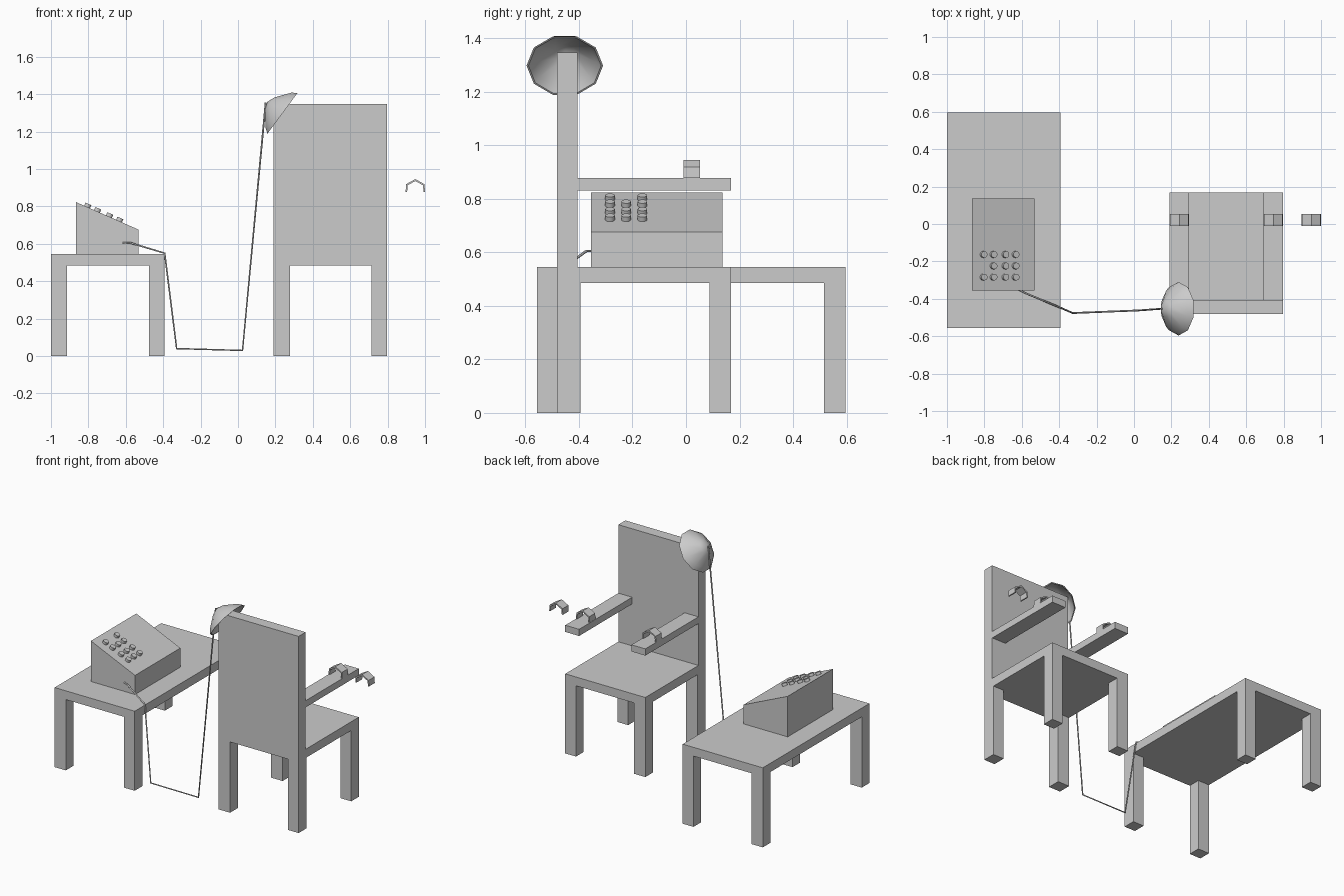
import bpy, bmesh, math
from mathutils import Vector, Matrix

if "Cube" in bpy.data.objects:
    bpy.data.objects.remove(bpy.data.objects["Cube"], do_unlink=True)

GREY = (0.6, 0.6, 0.6, 1)
grey = bpy.data.materials.new("plain grey")
grey.use_nodes = True
grey.diffuse_color = GREY
grey.node_tree.nodes["Principled BSDF"].inputs["Base Color"].default_value = GREY


def finish(name, bm, smooth=None):
    """Turn a bmesh into a named, coloured object."""
    bmesh.ops.recalc_face_normals(bm, faces=bm.faces)
    mesh = bpy.data.meshes.new(name)
    bm.to_mesh(mesh)
    bm.free()
    mesh.materials.append(grey)
    ob = bpy.data.objects.new(name, mesh)
    bpy.context.collection.objects.link(ob)
    if smooth:
        bpy.ops.object.select_all(action='DESELECT')
        ob.select_set(True)
        bpy.context.view_layer.objects.active = ob
        bpy.ops.object.shade_smooth_by_angle(angle=math.radians(smooth))
    return ob


def raise_faces(bm, faces, dz):
    out = bmesh.ops.extrude_face_region(bm, geom=faces)["geom"]
    bmesh.ops.delete(bm, geom=faces, context='FACES')
    verts = [v for v in out if isinstance(v, bmesh.types.BMVert)]
    bmesh.ops.translate(bm, verts=verts, vec=(0, 0, dz))


def legged_slab(name, xs, ys, z0, z1, leg_rows, back_height=0):
    """Slab on a plan grid; corner cells become legs, the rear row a backrest."""
    bm = bmesh.new()
    layers = [[[bm.verts.new((x, y, z)) for y in ys] for x in xs] for z in (z0, z1)]
    nx, ny = len(xs) - 1, len(ys) - 1
    cells = [(i, j) for i in range(nx) for j in range(ny)]
    bottom, top = [{(i, j): bm.faces.new((g[i][j], g[i + 1][j], g[i + 1][j + 1], g[i][j + 1]))
                    for i, j in cells} for g in layers]
    rim = [(i, 0) for i in range(nx)] + [(nx, j) for j in range(ny)]
    rim += [(i, ny) for i in range(nx, 0, -1)] + [(0, j) for j in range(ny, 0, -1)]
    for (a, b), (c, d) in zip(rim, rim[1:] + rim[:1]):
        bm.faces.new((layers[0][a][b], layers[0][c][d], layers[1][c][d], layers[1][a][b]))
    bmesh.ops.recalc_face_normals(bm, faces=bm.faces)
    for i in (0, nx - 1):
        for rows in leg_rows:
            raise_faces(bm, [bottom[i, j] for j in rows], -z0)
    if back_height:
        raise_faces(bm, [top[i, 0] for i in range(nx)], back_height)
    bmesh.ops.dissolve_limit(bm, angle_limit=0.01, verts=bm.verts, edges=bm.edges)
    return finish(name, bm)


def prism(name, outline, y0, y1):
    """Extrude an x-z outline along y."""
    bm = bmesh.new()
    face = bm.faces.new([bm.verts.new((x, y0, z)) for x, z in outline])
    out = bmesh.ops.extrude_face_region(bm, geom=[face])["geom"]
    bmesh.ops.translate(bm, vec=(0, y1 - y0, 0),
                        verts=[v for v in out if isinstance(v, bmesh.types.BMVert)])
    return finish(name, bm)


# Table and chair bodies
legged_slab("table", (-1, -0.915, -0.475, -0.393), (-0.557, -0.475, 0.515, 0.597),
            0.485, 0.545, ((0,), (2,)))
legged_slab("chair", (0.19, 0.277, 0.715, 0.797), (-0.482, -0.406, -0.395, 0.087, 0.169),
            0.485, 0.545, ((0, 1), (3,)), back_height=0.802)

# Armrests
for side, x in (("right", 0.19), ("left", 0.692)):
    prism(side + "_armrest", [(x, 0.832), (x + 0.105, 0.832), (x + 0.105, 0.878), (x, 0.878)],
          -0.406, 0.169)

# Wrist cuffs: two on the armrests, one loose beside the chair
arch = [(-0.052, 0), (-0.049, 0.041), (0, 0.068), (0.049, 0.041), (0.052, 0)]
inner = [(x * 0.84, z * 0.85) for x, z in reversed(arch)]
for name, x in (("right_cuff", 0.242), ("left_cuff", 0.745), ("loose_cuff", 0.948)):
    prism(name, [(x + a, 0.878 + b) for a, b in arch + inner], -0.01, 0.053)

# Control console with a sloping top
X0, X1, ZB, ZF = -0.866, -0.532, 0.823, 0.676
prism("console", [(X0, 0.545), (X1, 0.545), (X1, ZF), (X0, ZB)], -0.355, 0.136)

# Console buttons, the middle row one short
slope = math.atan2(ZB - ZF, X1 - X0)
bm = bmesh.new()
for row, y in enumerate((-0.163, -0.224, -0.284)):
    for col, x in enumerate((-0.807, -0.754, -0.69, -0.636)):
        if row == 1 and col == 0:
            continue
        z = ZB - (x - X0) * math.tan(slope)
        place = Matrix.Translation((x, y, z)) @ Matrix.Rotation(slope, 4, 'Y')
        bmesh.ops.create_cone(bm, cap_ends=True, segments=10, radius1=0.018, radius2=0.018,
                              depth=0.036, matrix=place)
finish("console_buttons", bm, 40)

# Headpiece: ten-sided shallow bowl, hollow side down and inward
outer = [(0.143, 0), (0.122, 0.028), (0.045, 0.085), (0, 0.102)]
hollow = [(0, 0.094), (0.042, 0.078), (0.117, 0.022), (0.136, 0)]
bm = bmesh.new()
profile = [bm.verts.new((r, 0, h)) for r, h in outer + hollow]
edges = [bm.edges.new(p) for p in zip(profile, profile[1:] + profile[:1])
         if p[0].co.x + p[1].co.x > 0]
bmesh.ops.spin(bm, geom=profile + edges, cent=(0, 0, 0), axis=(0, 0, 1),
               angle=math.tau, steps=10)
bmesh.ops.remove_doubles(bm, verts=bm.verts, dist=0.0005)
bmesh.ops.rotate(bm, verts=bm.verts, cent=(0, 0, 0), matrix=Matrix.Rotation(math.pi / 2, 3, 'Z'))
axis = Vector((-0.804, 0, 0.594))
bmesh.ops.transform(bm, verts=bm.verts, matrix=Matrix.Translation((0.238, -0.453, 1.298))
                    @ Matrix.Rotation(math.atan2(axis.x, axis.z), 4, 'Y'))
finish("headpiece", bm, 35)

# Cable from console to headpiece
path = [(-0.63, -0.345, 0.605), (-0.575, -0.372, 0.605), (-0.392, -0.448, 0.55),
        (-0.328, -0.476, 0.04), (0.024, -0.462, 0.03), (0.148, -0.453, 1.355)]
curve = bpy.data.curves.new("cable", 'CURVE')
curve.dimensions = '3D'
curve.bevel_depth = 0.005
curve.bevel_resolution = 1
curve.use_fill_caps = True
spline = curve.splines.new('POLY')
spline.points.add(len(path) - 1)
for point, co in zip(spline.points, path):
    point.co = (*co, 1)
curve.materials.append(grey)
cable = bpy.data.objects.new("cable", curve)
bpy.context.collection.objects.link(cable)
